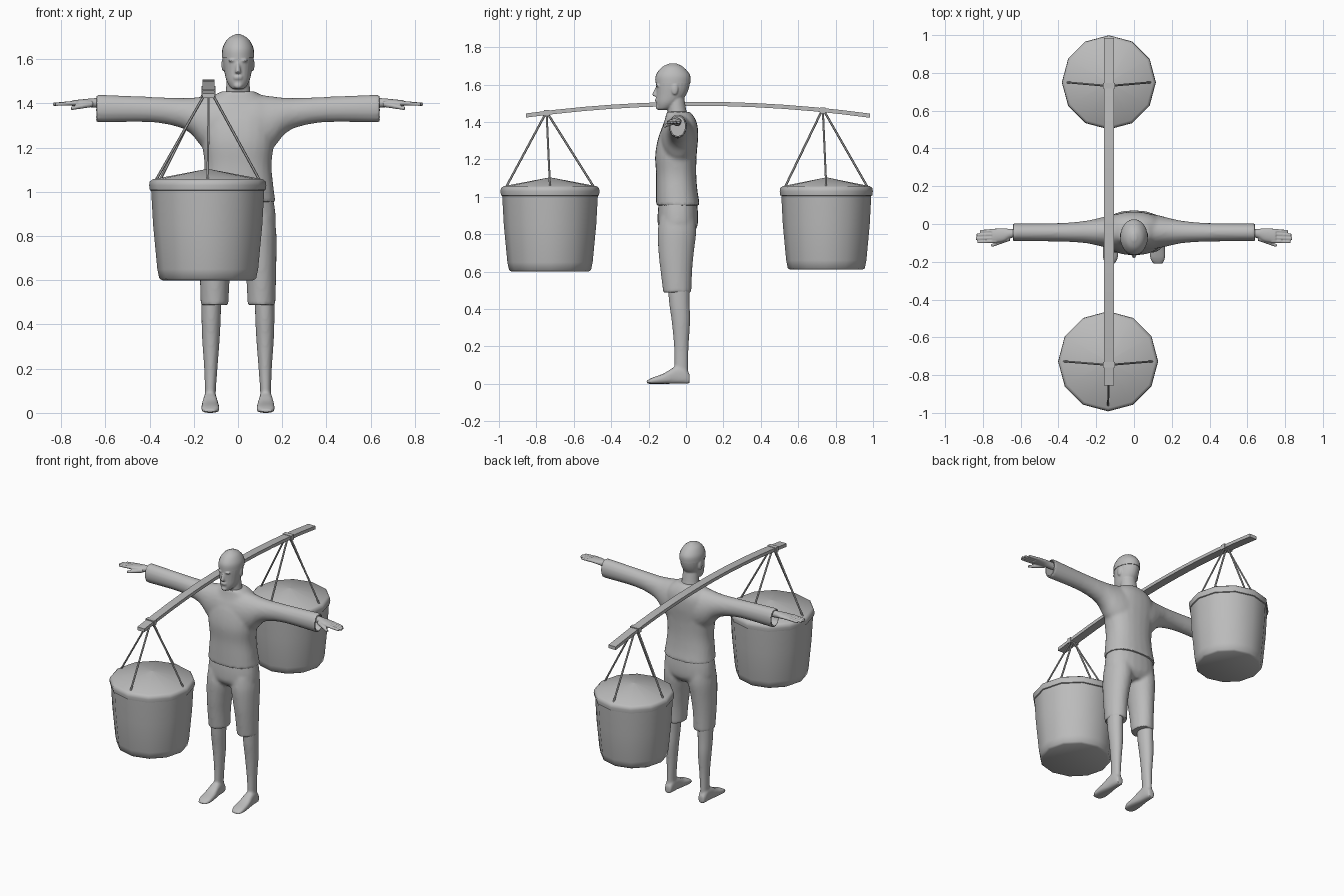
import bpy, bmesh
from math import sin, cos, pi, sqrt
from mathutils import Vector, Matrix

cube = bpy.data.objects.get("Cube")
if cube:
    bpy.data.objects.remove(cube, do_unlink=True)

grey = bpy.data.materials.new("plain grey")
grey.use_nodes = True
colour = (0.5, 0.5, 0.5, 1)
grey.diffuse_color = colour
grey.node_tree.nodes["Principled BSDF"].inputs["Base Color"].default_value = colour


def smooth_rows(rows, steps=4):
    """Pass a soft curve through the rows of a loft."""
    result = []
    last = len(rows) - 1
    for i in range(last):
        quad = [rows[max(i - 1, 0)], rows[i], rows[i + 1], rows[min(i + 2, last)]]
        for k in range(steps):
            t = k / steps
            result.append([b + t * ((c - a) / 2 + t * ((a - 2.5 * b + 2 * c - d / 2)
                           + t * (d - a + 3 * (b - c)) / 2)) for a, b, c, d in zip(*quad)])
    return result + [rows[-1]]


def loft(bm, axis, rows, sides=24, soft=True, power=2.0):
    """Skin closed rings; each row is (position, a_min, a_max, b_min, b_max)."""
    phase, grow = (pi / 4, sqrt(2)) if sides == 4 else (0, 1)
    rings = []
    for t, a0, a1, b0, b1 in (smooth_rows(rows) if soft else rows):
        ring = []
        for k in range(sides):
            angle = phase + 2 * pi * k / sides
            c, s = cos(angle), sin(angle)
            c = abs(c) ** (2 / power) * (1 if c > 0 else -1)
            s = abs(s) ** (2 / power) * (1 if s > 0 else -1)
            a = (a0 + a1) / 2 + grow * c * (a1 - a0) / 2
            b = (b0 + b1) / 2 + grow * s * (b1 - b0) / 2
            place = {"x": (t, a, b), "y": (a, t, b), "z": (a, b, t)}[axis]
            ring.append(bm.verts.new(place))
        rings.append(ring)
    faces = [bm.faces.new(rings[0]), bm.faces.new(rings[-1])]
    for low, high in zip(rings, rings[1:]):
        for k in range(sides):
            j = (k + 1) % sides
            faces.append(bm.faces.new((low[k], low[j], high[j], high[k])))
    bmesh.ops.recalc_face_normals(bm, faces=faces)


def upright(bm, rows, **options):
    """Vertical loft symmetric in x; each row is (z, half_width, y_min, y_max)."""
    loft(bm, "z", [(z, -w, w, y0, y1) for z, w, y0, y1 in rows], **options)


def ball(bm, centre, size):
    matrix = Matrix.Translation(centre) @ Matrix.Diagonal((*size, 1))
    bmesh.ops.create_uvsphere(bm, u_segments=16, v_segments=10, radius=1, matrix=matrix)


def rod(bm, start, end, r1, r2, sides=8):
    start, end = Vector(start), Vector(end)
    way = end - start
    turn = way.to_track_quat("Z", "Y").to_matrix().to_4x4()
    bmesh.ops.create_cone(bm, cap_ends=True, segments=sides, radius1=r1, radius2=r2,
                          depth=way.length, matrix=Matrix.Translation((start + end) / 2) @ turn)


def mirror_x(bm):
    bm.normal_update()
    copy = bmesh.ops.duplicate(bm, geom=bm.verts[:] + bm.edges[:] + bm.faces[:])["geom"]
    for item in copy:
        if isinstance(item, bmesh.types.BMVert):
            item.co.x = -item.co.x
    bmesh.ops.reverse_faces(bm, faces=[f for f in copy if isinstance(f, bmesh.types.BMFace)])


def finish(name, bm, voxel=0, relax=4, cutter=None, angle=40):
    """Make the object; a voxel size fuses its overlapping pieces into one skin."""
    mesh = bpy.data.meshes.new(name)
    bm.to_mesh(mesh)
    bm.free()
    mesh.materials.append(grey)
    obj = bpy.data.objects.new(name, mesh)
    bpy.context.scene.collection.objects.link(obj)
    bpy.ops.object.select_all(action="DESELECT")
    bpy.context.view_layer.objects.active = obj
    obj.select_set(True)
    if voxel:
        remesh = obj.modifiers.new("fuse", "REMESH")
        remesh.mode, remesh.voxel_size = "VOXEL", voxel
        soften = obj.modifiers.new("soften", "SMOOTH")
        soften.factor, soften.iterations = 0.5, relax
    if cutter:
        cut = obj.modifiers.new("cut", "BOOLEAN")
        cut.operation, cut.object = "DIFFERENCE", cutter
    for modifier in list(obj.modifiers):
        bpy.ops.object.modifier_apply(modifier=modifier.name)
    bpy.ops.object.shade_smooth_by_angle(angle=angle * pi / 180)
    return obj


# Sleeve openings
bm = bmesh.new()
loft(bm, "x", [(.57, -.083, -.005, 1.325, 1.43), (.7, -.083, -.005, 1.325, 1.43)], soft=False)
mirror_x(bm)
hollow = finish("sleeve_cutter", bm)
hollow.hide_render = True

# Shirt: torso and both sleeves in one skin
bm = bmesh.new()
upright(bm, [(.953, .17, -.16, .075), (1.03, .16, -.16, .062), (1.12, .152, -.16, .055),
             (1.22, .162, -.165, .057), (1.31, .165, -.15, .065), (1.38, .15, -.125, .062),
             (1.425, .12, -.11, .045), (1.455, .075, -.105, .02)], power=2.3)
half = [(.06, -.14, .055, 1.15, 1.447), (.12, -.13, .048, 1.17, 1.437), (.17, -.12, .036, 1.21, 1.43),
        (.21, -.11, .026, 1.26, 1.426), (.27, -.1, .015, 1.293, 1.425),
        (.4, -.093, .005, 1.315, 1.43), (.643, -.092, .004, 1.313, 1.441)]
loft(bm, "x", [(-row[0], *row[1:]) for row in reversed(half)] + half)
finish("shirt", bm, .011, cutter=hollow)
bpy.data.objects.remove(hollow, do_unlink=True)

# Knee-length shorts
bm = bmesh.new()
loft(bm, "z", [(.487, .043, .169, -.122, .029), (.6, .038, .172, -.136, .033),
               (.7, .025, .174, -.147, .042), (.81, .006, .174, -.152, .055),
               (.89, .01, .165, -.14, .05)])
mirror_x(bm)
upright(bm, [(.8, .1, -.11, .03), (.84, .165, -.147, .06), (.9, .17, -.152, .065),
             (.98, .158, -.145, .058)], power=2.3)
finish("shorts", bm, .01)

# Bare legs and feet
bm = bmesh.new()
loft(bm, "z", [(.03, .1, .15, -.06, .012), (.1, .1, .15, -.062, .012), (.2, .093, .153, -.064, .014),
               (.33, .083, .162, -.076, .022), (.43, .078, .165, -.09, .02),
               (.55, .075, .165, -.1, .02)])
loft(bm, "y", [(-.212, .105, .15, 0, .015), (-.18, .085, .165, 0, .033), (-.12, .086, .165, 0, .055),
               (-.06, .094, .158, 0, .09), (-.01, .098, .154, 0, .09), (.02, .105, .147, 0, .05)],
     power=2.8)
mirror_x(bm)
finish("legs_and_feet", bm, .008, relax=3)

# Head with neck, nose, brow, lips, chin and ears
bm = bmesh.new()
upright(bm, [(1.4, .065, -.095, .025), (1.45, .056, -.098, .005), (1.53, .05, -.1, -.01)])
upright(bm, [(1.465, .022, -.15, -.1), (1.475, .036, -.154, -.07), (1.505, .053, -.159, -.03),
             (1.55, .063, -.159, .004), (1.6, .069, -.16, .02), (1.65, .067, -.157, .018),
             (1.69, .045, -.127, -.015), (1.708, .015, -.09, -.05)])
upright(bm, [(1.537, .014, -.17, -.14), (1.547, .013, -.181, -.14), (1.585, .006, -.163, -.14)])
ball(bm, (0, -.149, 1.48), (.02, .014, .014))
for z in (1.513, 1.521):
    ball(bm, (0, -.155, z), (.021, .011, .006))
for side in (-1, 1):
    ball(bm, (side * .025, -.15, 1.594), (.02, .012, .007))
    ball(bm, (side * .067, -.06, 1.575), (.008, .018, .03))
finish("head", bm, .005, relax=3)

# Close-fitting cap of hair
bm = bmesh.new()
upright(bm, [(1.608, .073, -.164, .024), (1.65, .07, -.161, .022),
             (1.692, .047, -.13, -.012), (1.713, .012, -.088, -.052)])
finish("hair", bm)

# Hands with fingers and thumb
bm = bmesh.new()
loft(bm, "x", [(.5, -.07, -.025, 1.375, 1.425), (.64, -.072, -.027, 1.38, 1.424),
               (.69, -.092, -.022, 1.386, 1.42), (.75, -.1, -.025, 1.388, 1.414)])
for y, tip in ((-.035, .815), (-.054, .833), (-.073, .838), (-.091, .828)):
    rod(bm, (.73, y, 1.402), (tip, y - .004, 1.396), .0105, .008)
rod(bm, (.66, -.075, 1.398), (.755, -.115, 1.377), .015, .008)
mirror_x(bm)
finish("hands", bm, .004, relax=2)


# Carrying pole, gently bowed
def pole_height(y):
    return 1.497 - .063 * ((y - .06) / .92) ** 2


pole_x = -.133
bm = bmesh.new()
steps = 12
stations = [-.855 + 1.84 * k / steps for k in range(steps + 1)]
loft(bm, "y", [(y, pole_x - .027, pole_x + .027, pole_height(y) - .011, pole_height(y) + .011)
               for y in stations], sides=4, soft=False)
finish("carrying_pole", bm, angle=30)


def bucket(label, x, y, knot_y, size, base):
    """A lidded twelve-sided bucket hung from the pole by four ropes."""
    def turned(part, profile):
        bm = bmesh.new()
        loft(bm, "z", [(z, x - r * size, x + r * size, y - r * size, y + r * size)
                       for r, z in profile], sides=12, soft=False)
        finish(label + part, bm, angle=50)

    turned("_bucket", [(.205, base), (.219, base + .008), (.228, base + .05),
                       (.247, .85), (.257, 1.03)])
    turned("_lid", [(.25, 1.003), (.262, 1.008), (.265, 1.03), (.262, 1.047),
                    (.248, 1.057), (.005, 1.103)])
    # Ropes and the lashing round the pole
    top = pole_height(knot_y)
    bm = bmesh.new()
    reach = .236 * size
    for dx, dy in ((1, 0), (-1, 0), (0, 1), (0, -1)):
        rod(bm, (pole_x + dx * .018, knot_y + dy * .008, top - .008),
            (x + dx * reach, y + dy * reach, 1.05), .006, .006, sides=6)
    finish(label + "_ropes", bm)
    bm = bmesh.new()
    loft(bm, "y", [(knot_y + d, pole_x - .032, pole_x + .032, top - .018, top + .015)
                   for d in (-.015, .015)], sides=4, soft=False)
    finish(label + "_lashing", bm, angle=30)


bucket("front", -.137, -.727, -.745, 1, .6)
bucket("back", -.133, .75, .732, .94, .61)
